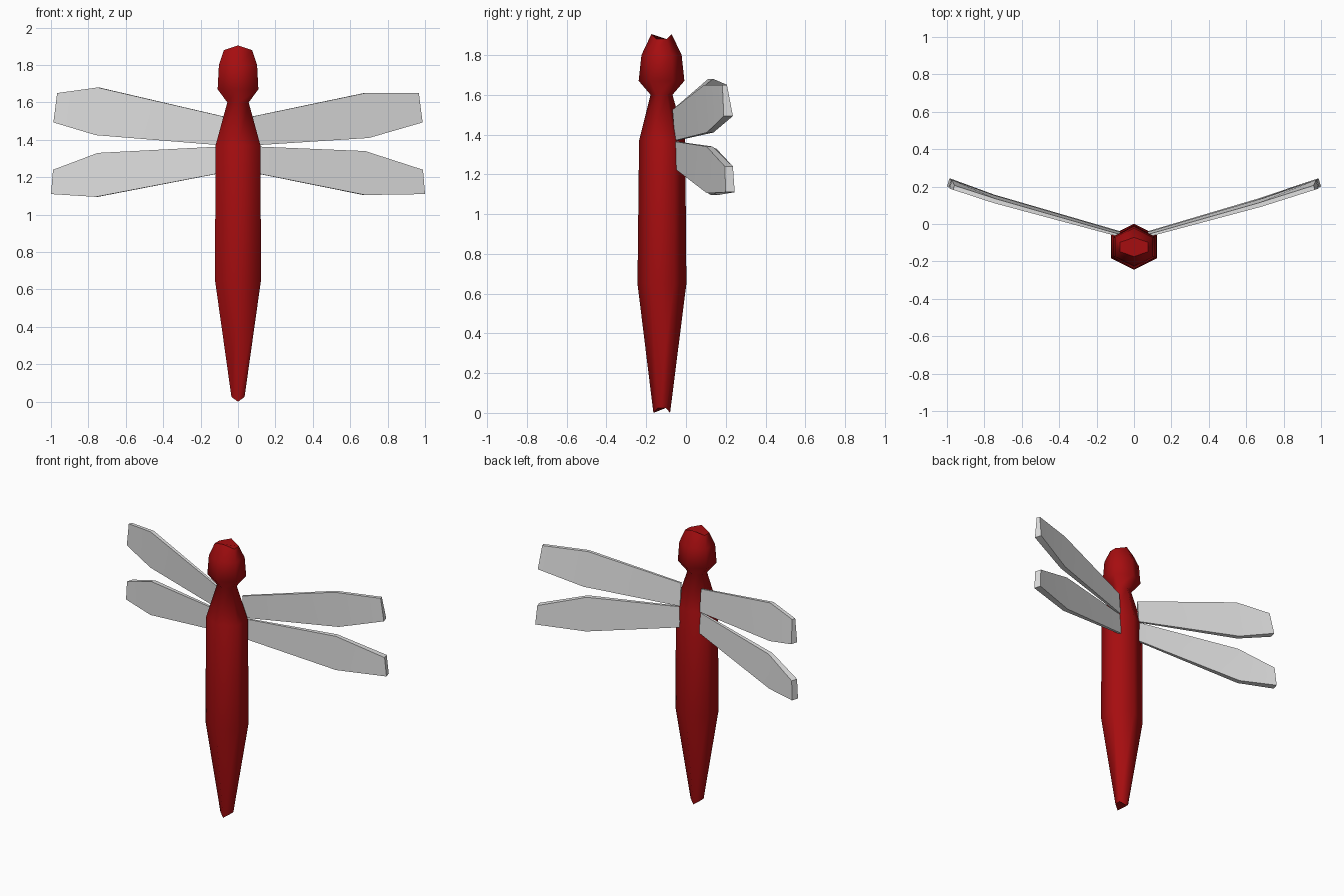
import bpy, bmesh, math

cube = bpy.data.objects.get("Cube")
if cube:
    bpy.data.objects.remove(cube, do_unlink=True)


def material(name, rgb):
    m = bpy.data.materials.new(name)
    m.use_nodes = True
    m.diffuse_color = (*rgb, 1)
    bsdf = next(n for n in m.node_tree.nodes if n.type == 'BSDF_PRINCIPLED')
    bsdf.inputs["Base Color"].default_value = (*rgb, 1)
    return m


RED = material("deep red", (0.38, 0.004, 0.005))
GREY = material("light grey", (0.75, 0.75, 0.75))


def loft(name, rings, mat, angle):
    """Join matching rings of points with quads and cap both ends."""
    bm = bmesh.new()
    loops = [[bm.verts.new(p) for p in ring] for ring in rings]
    n = len(loops[0])
    for a, b in zip(loops, loops[1:]):
        for i in range(n):
            j = (i + 1) % n
            bm.faces.new((a[i], a[j], b[j], b[i]))
    bm.faces.new(loops[0])
    bm.faces.new(loops[-1])
    bmesh.ops.recalc_face_normals(bm, faces=bm.faces)
    mesh = bpy.data.meshes.new(name)
    bm.to_mesh(mesh)
    bm.free()
    mesh.materials.append(mat)
    obj = bpy.data.objects.new(name, mesh)
    bpy.context.collection.objects.link(obj)
    bpy.ops.object.select_all(action='DESELECT')
    obj.select_set(True)
    bpy.context.view_layer.objects.active = obj
    bpy.ops.object.shade_smooth_by_angle(angle=math.radians(angle))
    return obj


# Six-sided body and head: height of ridge points, height of side points,
# half width in x, half depth in y, centre y
PROFILE = [
    (0.00, 0.025, 0.035, 0.042, -0.122),
    (0.65, 0.65, 0.123, 0.123, -0.121),
    (1.37, 1.37, 0.120, 0.116, -0.120),
    (1.60, 1.60, 0.057, 0.055, -0.123),
    (1.67, 1.67, 0.109, 0.115, -0.123),
    (1.80, 1.80, 0.102, 0.101, -0.123),
    (1.905, 1.88, 0.075, 0.051, -0.123),
]


def hexagon(ridge_z, side_z, rx, ry, cy):
    ring = []
    for i in range(6):
        a = math.radians(90 + 60 * i)
        x = rx * math.cos(a) / math.cos(math.radians(30))
        ring.append((x, cy + ry * math.sin(a), ridge_z if i % 3 == 0 else side_z))
    return ring


loft("body_and_head", [hexagon(*p) for p in PROFILE], RED, 65)


def wing(name, side, stations):
    """Station: top x, top z, bottom x, bottom z, then y of top front,
    top back, bottom front, bottom back."""
    rings = []
    for xt, zt, xb, zb, tf, tb, bf, bk in stations:
        rings.append([(side * xt, tf, zt), (side * (xt - 0.3 * (tb - tf)), tb, zt),
                      (side * (xb - 0.3 * (bk - bf)), bk, zb), (side * xb, bf, zb)])
    loft(name, rings, GREY, 40)


# Shared wing roots and tips
UPPER_ROOT = (0.08, 1.525, 0.08, 1.37, -0.068, -0.055, -0.055, -0.042)
UPPER_TIP = (0.967, 1.65, 0.987, 1.493, 0.183, 0.206, 0.190, 0.236)
LOWER_ROOT = (0.08, 1.365, 0.08, 1.225, -0.058, -0.045, -0.052, -0.038)
LOWER_TIP = (0.989, 1.24, 1.0, 1.11, 0.195, 0.236, 0.200, 0.245)

# The widest station sits slightly further out on the right wings
wing("upper_wing_left", 1, [
    UPPER_ROOT, (0.68, 1.65, 0.70, 1.41, 0.092, 0.115, 0.105, 0.138), UPPER_TIP])
wing("upper_wing_right", -1, [
    UPPER_ROOT, (0.75, 1.68, 0.76, 1.425, 0.112, 0.136, 0.123, 0.155), UPPER_TIP])
wing("lower_wing_left", 1, [
    LOWER_ROOT, (0.68, 1.34, 0.68, 1.105, 0.103, 0.133, 0.105, 0.138), LOWER_TIP])
wing("lower_wing_right", -1, [
    LOWER_ROOT, (0.75, 1.33, 0.76, 1.095, 0.123, 0.152, 0.125, 0.158), LOWER_TIP])
